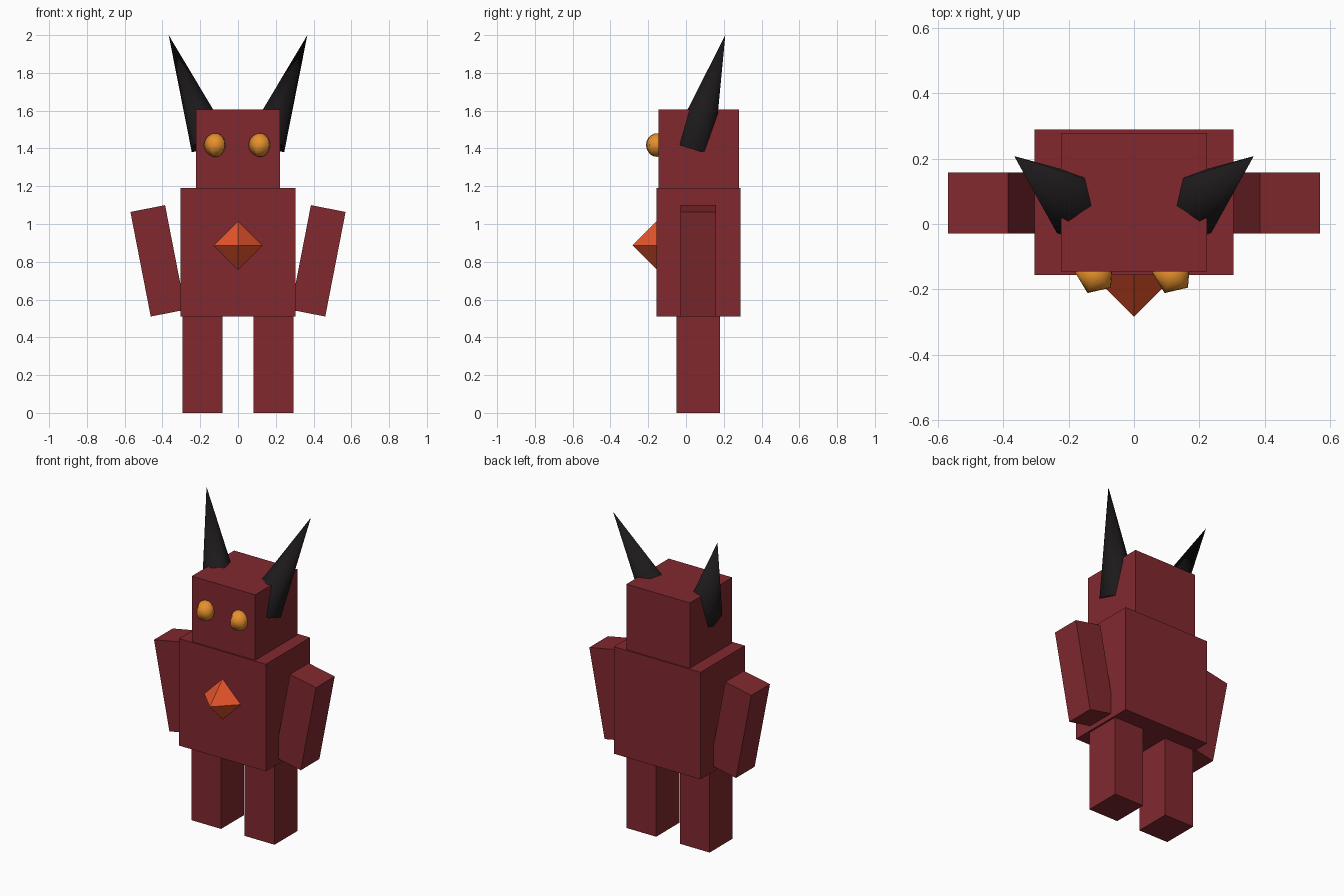
import bpy, bmesh
from math import radians
from mathutils import Matrix, Vector

if "Cube" in bpy.data.objects:
    bpy.data.objects.remove(bpy.data.objects["Cube"])


def material(name, r, g, b):
    m = bpy.data.materials.new(name)
    m.diffuse_color = (r, g, b, 1)
    m.use_nodes = True
    m.node_tree.nodes["Principled BSDF"].inputs["Base Color"].default_value = m.diffuse_color
    return m


RED = material("dark_red", 0.22, 0.022, 0.028)
BLACK = material("horn_black", 0.012, 0.010, 0.011)
AMBER = material("amber", 0.80, 0.28, 0.025)
ORANGE = material("gem_orange", 0.80, 0.09, 0.025)


def finish(name, bm, mat, matrix=Matrix()):
    bm.transform(matrix)
    bmesh.ops.recalc_face_normals(bm, faces=bm.faces)
    mesh = bpy.data.meshes.new(name)
    bm.to_mesh(mesh)
    bm.free()
    mesh.materials.append(mat)
    obj = bpy.data.objects.new(name, mesh)
    bpy.context.collection.objects.link(obj)
    return obj


def box(name, center, size, tilt=0):
    bm = bmesh.new()
    bmesh.ops.create_cube(bm, size=1)
    return finish(name, bm, RED, Matrix.Translation(center)
                  @ Matrix.Rotation(radians(tilt), 4, 'Y')
                  @ Matrix.Diagonal((*size, 1)))


# Body and head
box("torso", (0, 0.067, 0.85), (0.61, 0.445, 0.68))
box("head", (0, 0.067, 1.397), (0.446, 0.425, 0.417))

# Chest gem: axis-aligned octahedron half sunk in the torso
bm = bmesh.new()
r = 0.129
ring = [bm.verts.new(p) for p in ((r, 0, 0), (0, r, 0), (-r, 0, 0), (0, -r, 0))]
for z in (r, -r):
    apex = bm.verts.new((0, 0, z))
    for i in range(4):
        bm.faces.new((ring[i], ring[(i + 1) % 4], apex))
finish("chest_gem", bm, ORANGE, Matrix.Translation((0, -0.155, 0.887)))

# Horn frame: hexagonal cone leaning out and back
tip, base = Vector((0.367, 0.208, 2.0)), Vector((0.149, 0.043, 1.428))
axis = (tip - base).normalized()
side = Vector((0.086, -0.017, -0.033))
side = (side - axis * side.dot(axis)).normalized()
frame = Matrix((side, axis.cross(side), axis)).transposed().to_4x4()
height = (tip - base).length

for label, s in (("left", -1), ("right", 1)):
    # Limbs
    box(label + "_leg", (s * 0.188, 0.065, 0.255), (0.21, 0.232, 0.51))
    box(label + "_arm", (s * 0.424, 0.064, 0.805), (0.187, 0.187, 0.564), s * 11)

    # Eyes: five-sided smooth spheres, same rotation on both sides
    bm = bmesh.new()
    bmesh.ops.create_uvsphere(bm, u_segments=5, v_segments=10, radius=0.0625)
    for f in bm.faces:
        f.smooth = True
    finish(label + "_eye", bm, AMBER, Matrix.Translation((s * 0.118, -0.154, 1.418))
           @ Matrix.Rotation(radians(13), 4, 'Z'))

    # Horns
    bm = bmesh.new()
    rim = [bm.verts.new(Matrix.Rotation(radians(30 + 60 * i), 3, 'Z') @ Vector((0.113, 0, 0)))
           for i in range(6)]
    apex = bm.verts.new((0, 0, height))
    bm.faces.new(rim)
    for i in range(6):
        bm.faces.new((rim[i], rim[(i + 1) % 6], apex)).smooth = True
    finish(label + "_horn", bm, BLACK, Matrix.Diagonal((s, 1, 1, 1))
           @ Matrix.Translation(base) @ frame)
